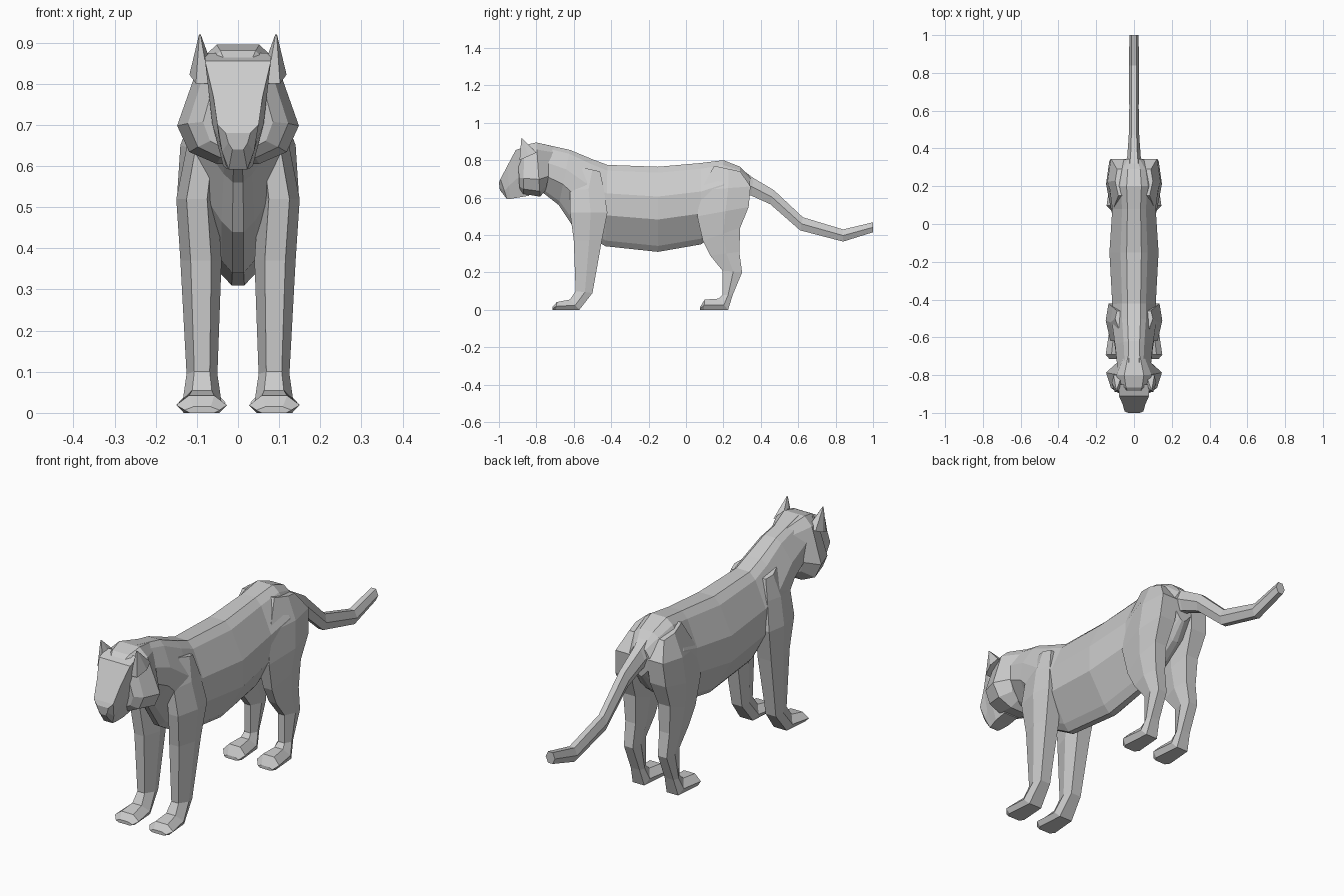
import bpy, bmesh


def loft(name, profile, sections, mirror=False):
    """Skin rings together. A section is (y0, z0, y1, z1, x_in, x_out): a line in
    the side plane and the width around it. The profile holds (t, u) pairs:
    t runs along that line, u is the share of the half width."""
    outline = profile + [(t, -u) for t, u in reversed(profile)]
    bm = bmesh.new()
    rings = []
    for y0, z0, y1, z1, xa, xb in sections:
        cx, hx = (xa + xb) / 2, (xb - xa) / 2
        rings.append([bm.verts.new((cx + u * hx, y0 + (y1 - y0) * t, z0 + (z1 - z0) * t))
                      for t, u in outline])
    n = len(outline)
    for a, b in zip(rings, rings[1:]):
        for i in range(n):
            j = (i + 1) % n
            bm.faces.new((a[i], a[j], b[j], b[i]))
    bm.faces.new(rings[0])
    bm.faces.new(rings[-1])
    bmesh.ops.recalc_face_normals(bm, faces=bm.faces[:])
    mesh = bpy.data.meshes.new(name)
    bm.to_mesh(mesh)
    bm.free()
    obj = bpy.data.objects.new(name, mesh)
    bpy.context.collection.objects.link(obj)
    if mirror:
        obj.modifiers.new("mirror", 'MIRROR')
    return obj


def centred(rows):
    return [(*r[:4], -r[4], r[4]) for r in rows]


body_profile = [(0, .3), (.07, .55), (.35, 1), (.62, 1), (.93, .35), (1, .12)]
skull_profile = [(0, .35), (.13, .62), (.68, 1), (.9, .8), (1, .35)]
face_profile = [(0, 1), (.6, .78), (1, .45)]
leg_profile = [(0, .5), (.55, 1), (1, .7)]
tail_profile = [(0, .5), (.5, 1), (1, .5)]

# torso and neck
loft("body", body_profile, centred([
    (-.80, .895, -.77, .63, .085),
    (-.62, .855, -.68, .56, .10),
    (-.50, .805, -.60, .44, .115),
    (-.42, .775, -.43, .34, .115),
    (-.15, .765, -.15, .31, .13),
    (.08, .785, .08, .35, .115),
    (.20, .80, .20, .43, .13),
    (.29, .765, .28, .49, .11),
    (.345, .71, .335, .57, .055)]))

# skull with broad cheeks
loft("head", skull_profile, centred([
    (-.70, .872, -.75, .64, .09),
    (-.80, .895, -.78, .605, .148),
    (-.865, .88, -.87, .62, .122),
    (-.90, .85, -.89, .64, .085)]))

# flat face and muzzle
loft("muzzle", face_profile, centred([
    (-.85, .875, -.84, .61, .08),
    (-.91, .855, -.90, .60, .08),
    (-.955, .77, -.94, .593, .06),
    (-.992, .70, -.957, .592, .05),
    (-1.0, .68, -.995, .64, .03)]))

# pointed ears
loft("ears", leg_profile, [
    (-.89, .80, -.80, .84, .055, .118),
    (-.88, .92, -.875, .917, .09, .095)], mirror=True)

# front legs with paws
loft("front_legs", leg_profile, [
    (-.55, .76, -.46, .74, .03, .10),
    (-.62, .64, -.44, .65, .04, .125),
    (-.62, .52, -.42, .52, .05, .15),
    (-.60, .37, -.45, .37, .04, .14),
    (-.59, .10, -.50, .09, .05, .125),
    (-.62, .055, -.57, .0, .04, .135),
    (-.69, .042, -.695, .0, .027, .15),
    (-.715, .015, -.715, .0, .045, .13)], mirror=True)

# hind legs with haunches and paws
loft("hind_legs", leg_profile, [
    (.15, .77, .29, .74, .03, .10),
    (.08, .64, .345, .66, .02, .14),
    (.06, .50, .335, .55, .03, .148),
    (.09, .37, .29, .44, .045, .135),
    (.13, .29, .285, .31, .05, .125),
    (.195, .21, .30, .20, .055, .12),
    (.195, .08, .25, .08, .055, .12),
    (.175, .06, .225, .0, .045, .13),
    (.10, .055, .095, .0, .03, .145),
    (.075, .015, .075, .0, .05, .125)], mirror=True)

# tail
loft("tail", tail_profile, centred([
    (.30, .75, .30, .62, .05),
    (.36, .705, .35, .61, .036),
    (.47, .64, .45, .565, .028),
    (.625, .495, .61, .425, .025),
    (.84, .43, .84, .365, .027),
    (1.0, .468, 1.0, .415, .024)]))
